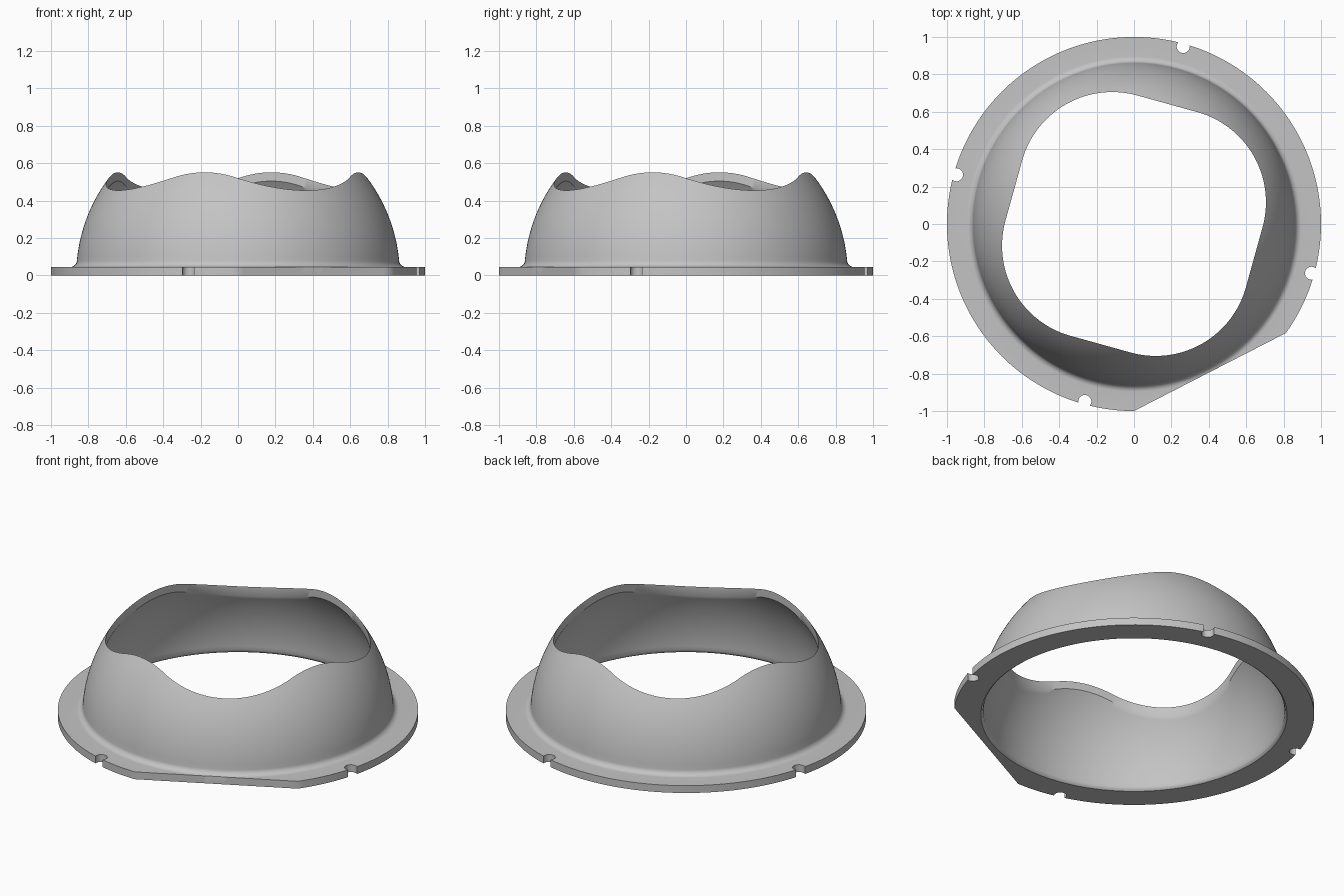
import bpy, bmesh
from math import sin, cos, pi, sqrt, radians, atan2, asin, acos
from mathutils import Matrix

if "Cube" in bpy.data.objects:
    bpy.data.objects.remove(bpy.data.objects["Cube"])

SEGMENTS = 192                    # divides so that both ends of the flat are vertices
OUTER, INNER = 0.865, 0.836       # spherical shell radii
PLATE = 0.045                     # flange thickness
FILLET = 0.035                    # outer fillet between dome and flange
TURN = radians(-15.5)             # rotation of the four-fold opening and notches
HALF, CORNER = 0.667, 0.50        # rounded-square opening
FLAT_HALF = radians(27.1875)      # half angle of the flat on the flange
FLAT_DIR = -pi / 2 + FLAT_HALF


def opening_radius(angle):
    """Polar radius of the rounded-square opening."""
    a = (angle - TURN + pi / 4) % (pi / 2) - pi / 4
    offset = HALF - CORNER
    if abs(HALF * sin(a) / cos(a)) <= offset:
        return HALF / cos(a)
    along = offset * sqrt(2) * cos(pi / 4 - abs(a))
    across = offset * sqrt(2) * sin(pi / 4 - abs(a))
    return along + sqrt(CORNER ** 2 - across ** 2)


def flange_radius(angle):
    """Polar radius of the round flange with one flat side."""
    a = (angle - FLAT_DIR + pi) % (2 * pi) - pi
    return cos(FLAT_HALF) / cos(a) if abs(a) < FLAT_HALF else 1.0


def arc(radius, start, end, steps, cx=0, cz=0):
    return [(cx + radius * cos(start + (end - start) * i / steps),
             cz + radius * sin(start + (end - start) * i / steps))
            for i in range(steps + 1)]


def section(angle):
    """Closed cross-section of the part at one azimuth."""
    edge, hole = flange_radius(angle), opening_radius(angle)
    cz = PLATE + FILLET
    cx = sqrt((OUTER + FILLET) ** 2 - cz ** 2)
    tangent = atan2(cz, cx)
    fillet = arc(FILLET, 1.5 * pi, pi + tangent, 8, cx, cz)
    fillet = [(min(r, edge), z) for r, z in fillet]
    dome = arc(OUTER, tangent, acos(hole / OUTER), 18)[1:]
    lining = arc(INNER, acos(hole / INNER), asin(0.02 / INNER), 18)
    lip = [(INNER + 0.004, 0.008), (INNER + 0.014, 0)]
    return [(edge, 0), (edge, PLATE)] + fillet + dome + lining + lip


def new_object(name, bm):
    mesh = bpy.data.meshes.new(name)
    bm.to_mesh(mesh)
    bm.free()
    obj = bpy.data.objects.new(name, mesh)
    bpy.context.collection.objects.link(obj)
    return obj


# Domed ring: sweep the changing section around the vertical axis
bm = bmesh.new()
rings = []
for i in range(SEGMENTS):
    t = 2 * pi * i / SEGMENTS
    rings.append([bm.verts.new((r * cos(t), r * sin(t), z)) for r, z in section(t)])
for i, ring in enumerate(rings):
    after = rings[(i + 1) % SEGMENTS]
    for j in range(len(ring)):
        k = (j + 1) % len(ring)
        bm.faces.new((ring[j], after[j], after[k], ring[k]))
bmesh.ops.remove_doubles(bm, verts=bm.verts, dist=1e-5)
bmesh.ops.recalc_face_normals(bm, faces=bm.faces)
dome = new_object("domed_ring", bm)

# Four round notches in the flange edge
bm = bmesh.new()
for i in range(4):
    place = Matrix.Rotation(TURN + i * pi / 2, 4, "Z") @ Matrix.Translation((0.985, 0, 0))
    bmesh.ops.create_cone(bm, cap_ends=True, segments=32, radius1=0.035,
                          radius2=0.035, depth=0.3, matrix=place)
cutter = new_object("notch_cutter", bm)
cutter.hide_render = True

cut = dome.modifiers.new("notches", "BOOLEAN")
cut.operation = "DIFFERENCE"
cut.solver = "EXACT"
cut.object = cutter
bpy.ops.object.select_all(action="DESELECT")
bpy.context.view_layer.objects.active = dome
dome.select_set(True)
bpy.ops.object.modifier_apply(modifier=cut.name)
bpy.data.objects.remove(cutter)

# Plain grey material and smooth shading with crisp edges
grey = bpy.data.materials.new("light_grey")
grey.use_nodes = True
colour = (0.55, 0.55, 0.55, 1)
grey.diffuse_color = colour
grey.node_tree.nodes["Principled BSDF"].inputs["Base Color"].default_value = colour
dome.data.materials.clear()
dome.data.materials.append(grey)
bpy.ops.object.shade_smooth_by_angle(angle=radians(35))
